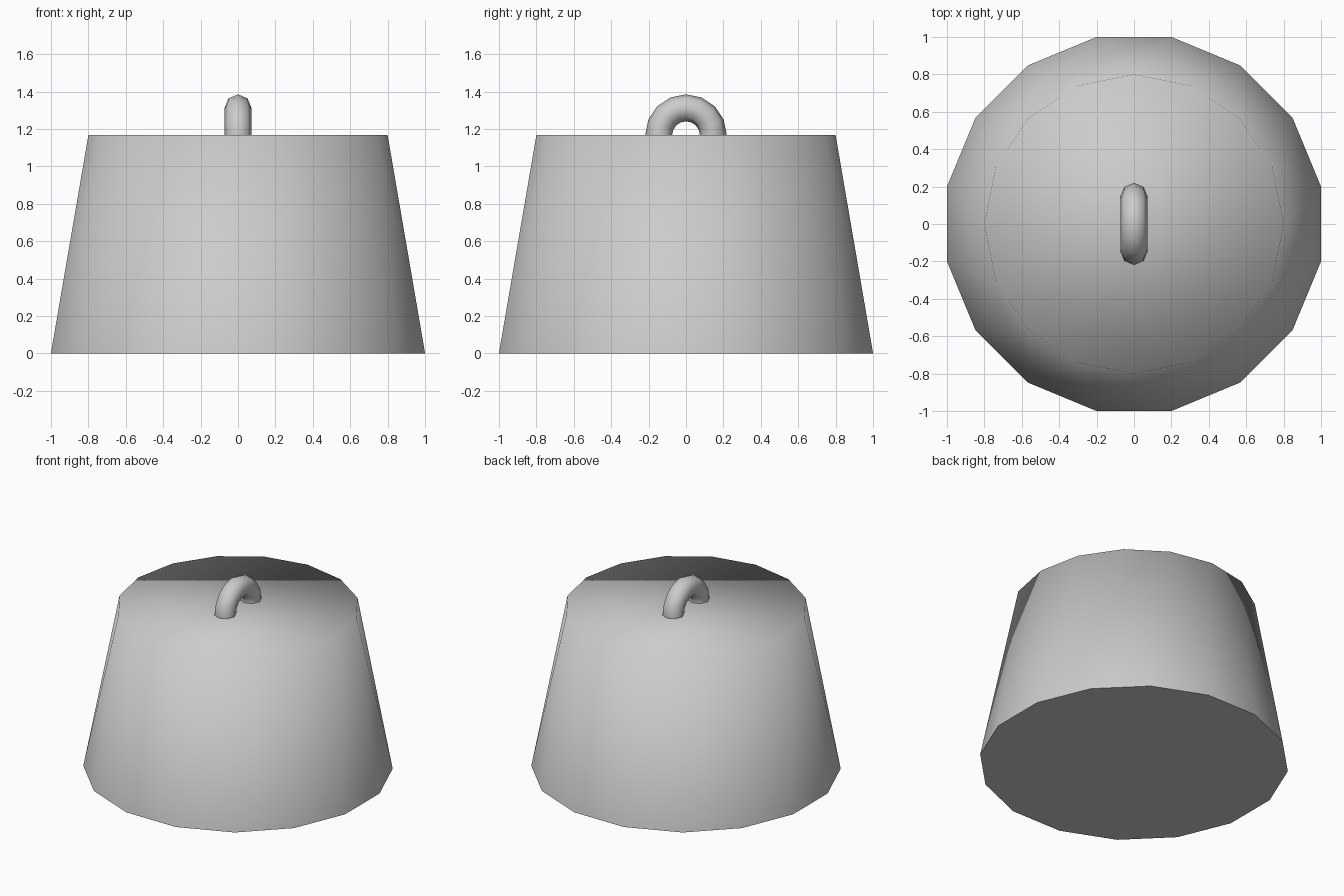
import bpy, bmesh
from math import sin, cos, pi

SIDES = 16
HEIGHT = 1.167

cube = bpy.data.objects.get("Cube")
if cube:
    bpy.data.objects.remove(cube, do_unlink=True)

# Single plain grey
grey = bpy.data.materials.new("light_grey")
grey.use_nodes = True
colour = (0.6, 0.6, 0.6, 1)
grey.diffuse_color = colour
grey.node_tree.nodes["Principled BSDF"].inputs["Base Color"].default_value = colour


def ring(bm, radius, z, turn):
    """One polygon ring, turned by a fraction of a side."""
    step = 2 * pi / SIDES
    return [bm.verts.new((radius * cos((i + turn) * step),
                          radius * sin((i + turn) * step), z))
            for i in range(SIDES)]


# Tapered body: the bottom ring is turned half a side, walls are triangles
bm = bmesh.new()
bottom = ring(bm, 1.02, 0, 0.5)
top = ring(bm, 0.8, HEIGHT, 0)
for i in range(SIDES):
    j = (i + 1) % SIDES
    bm.faces.new((top[i], bottom[i], top[j]))
    bm.faces.new((bottom[i], bottom[j], top[j]))
bm.faces.new(top)
base = bm.faces.new(bottom[::-1])

# Walls blend softly into the top, the underside stays flat
for face in bm.faces:
    face.smooth = face is not base
mesh = bpy.data.meshes.new("weight_body")
bm.to_mesh(mesh)
bm.free()
mesh.materials.append(grey)
body = bpy.data.objects.new("weight_body", mesh)
bpy.context.collection.objects.link(body)

# Ring handle, half sunk into the top
bpy.ops.mesh.primitive_torus_add(
    major_segments=16, minor_segments=8,
    major_radius=0.146, minor_radius=0.072,
    location=(0, 0, HEIGHT), rotation=(0, pi / 2, 0))
handle = bpy.context.object
handle.name = "ring_handle"
handle.data.materials.append(grey)
bpy.ops.object.shade_smooth()
